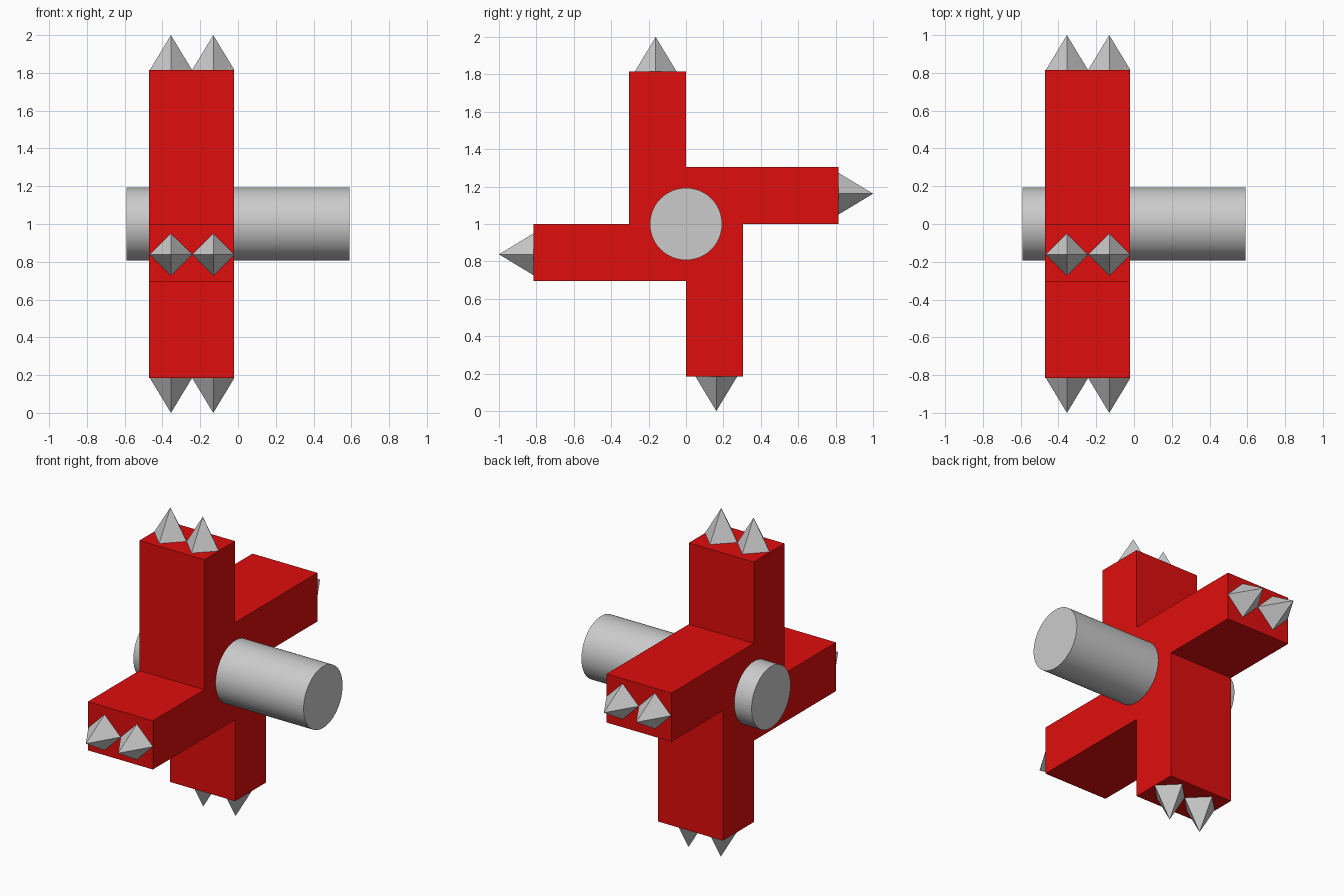
import bpy, bmesh, math
from mathutils import Matrix, Vector

if "Cube" in bpy.data.objects:
    bpy.data.objects.remove(bpy.data.objects["Cube"])

HUB = Matrix.Translation((0, 0, 1))
X0, X1 = -0.47, -0.02          # rotor thickness
WIDTH, REACH = 0.305, 0.815    # arm width and length


def turn(k):
    """Quarter turns about the axle."""
    return Matrix.Rotation(-k * math.pi / 2, 4, 'X')


red = bpy.data.materials.new("red")
red.diffuse_color = (0.74, 0.004, 0.004, 1)
red.use_nodes = True
red.node_tree.nodes["Principled BSDF"].inputs["Base Color"].default_value = red.diffuse_color

# Pinwheel rotor: three outline points repeated around the axle, then extruded
bm = bmesh.new()
outline = [Vector(p) for p in ((X0, -WIDTH, 0), (X0, -WIDTH, REACH), (X0, 0, REACH))]
face = bm.faces.new([bm.verts.new(turn(k) @ p) for k in range(4) for p in outline])
ext = bmesh.ops.extrude_face_region(bm, geom=[face])
bmesh.ops.translate(bm, vec=(X1 - X0, 0, 0),
                    verts=[g for g in ext["geom"] if isinstance(g, bmesh.types.BMVert)])
bmesh.ops.recalc_face_normals(bm, faces=bm.faces)
mesh = bpy.data.meshes.new("rotor_arms")
bm.to_mesh(mesh)
bm.free()
rotor = bpy.data.objects.new("rotor_arms", mesh)
rotor.matrix_world = HUB
mesh.materials.append(red)
bpy.context.collection.objects.link(rotor)

# Axle
bpy.ops.mesh.primitive_cylinder_add(vertices=64, radius=0.193, depth=1.18,
                                    location=(0, 0, 1), rotation=(0, math.pi / 2, 0))
bpy.context.object.name = "axle"
bpy.ops.object.shade_smooth_by_angle()

# Two four-sided spikes on the end of every arm
for k in range(4):
    for i, x in enumerate((-0.355, -0.131)):
        height = 1 - REACH
        bpy.ops.mesh.primitive_cone_add(vertices=4, radius1=0.112, radius2=0, depth=height)
        spike = bpy.context.object
        spike.name = f"spike_{k + 1}_{i + 1}"
        spike.matrix_world = HUB @ turn(k) @ Matrix.Translation((x, -0.162, REACH + height / 2))
